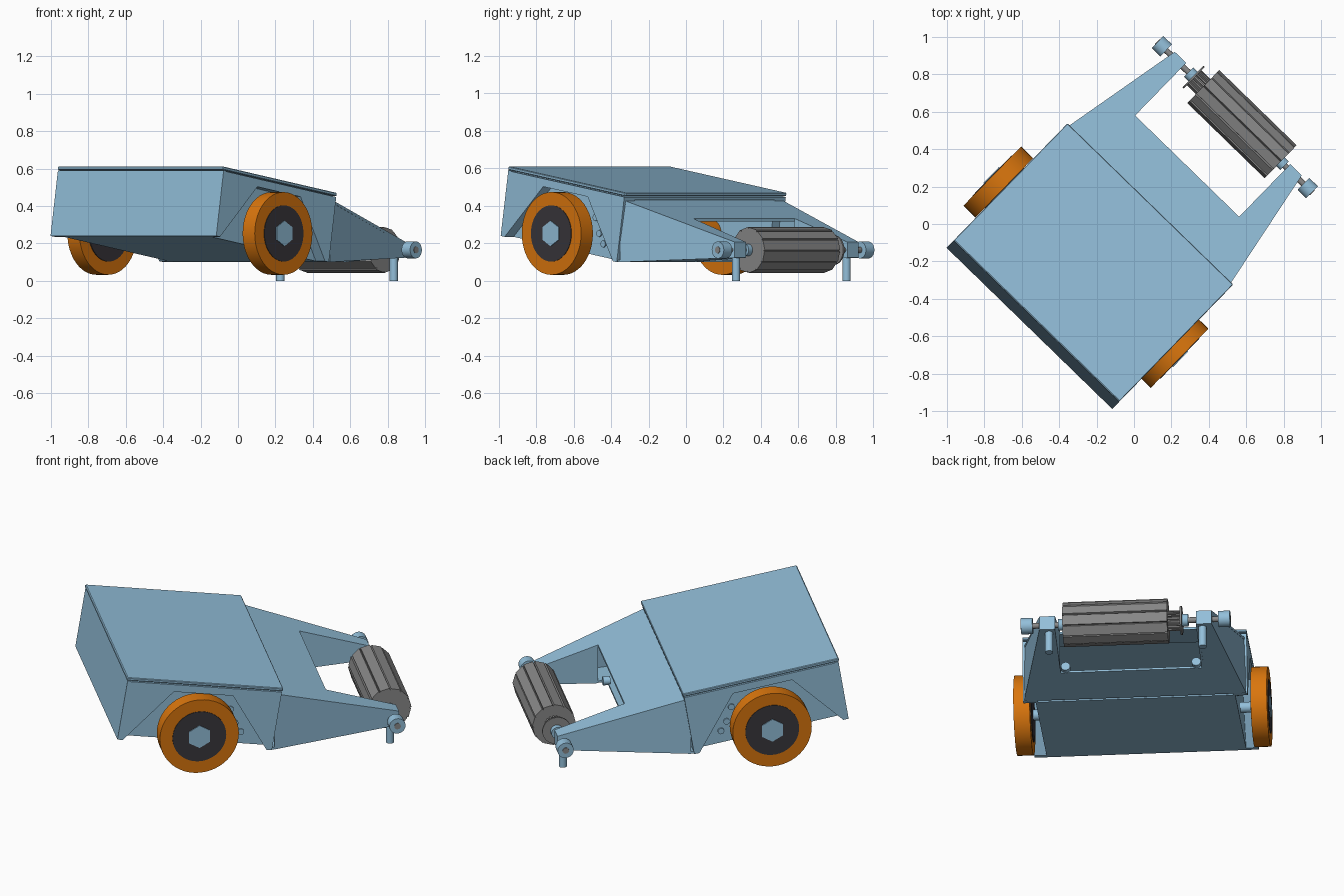
import bpy, bmesh, math
from mathutils import Matrix, Vector

cube = bpy.data.objects.get("Cube")
if cube:
    bpy.data.objects.remove(cube, do_unlink=True)


def material(name, r, g, b):
    m = bpy.data.materials.new(name)
    m.use_nodes = True
    m.diffuse_color = (r, g, b, 1)
    m.node_tree.nodes["Principled BSDF"].inputs["Base Color"].default_value = (r, g, b, 1)
    return m


BLUE = material("light_blue_shell", 0.29, 0.52, 0.70)
ORANGE = material("orange_tyre", 0.70, 0.18, 0.004)
DARK = material("dark_hub", 0.042, 0.038, 0.045)
GREY = material("grey_metal", 0.25, 0.25, 0.25)

# The vehicle is turned in plan; the main box is also pitched down toward its rear
PLACE = Matrix.Rotation(math.radians(-44.2), 4, 'Z') @ Matrix.Translation((-0.012, 0, 0))
BOX = Matrix.Translation((0, -0.79, 0.24)) @ Matrix.Rotation(math.radians(-9.2), 4, 'X')
FLAT = Matrix.Identity(4)


def finish(name, bm, mat, frame=FLAT, smooth=False):
    bmesh.ops.recalc_face_normals(bm, faces=bm.faces)
    bm.transform(PLACE @ frame)
    me = bpy.data.meshes.new(name)
    bm.to_mesh(me)
    bm.free()
    me.materials.append(mat)
    if smooth:
        me.shade_smooth()
        me.set_sharp_from_angle(angle=math.radians(30))
    ob = bpy.data.objects.new(name, me)
    bpy.context.scene.collection.objects.link(ob)
    return ob


def loft(name, lower, upper, mat, frame=FLAT):
    """Solid between two matching outlines."""
    bm = bmesh.new()
    a = [bm.verts.new(p) for p in lower]
    b = [bm.verts.new(p) for p in upper]
    bm.faces.new(a)
    bm.faces.new(b)
    for i in range(len(a)):
        j = (i + 1) % len(a)
        bm.faces.new((a[i], a[j], b[j], b[i]))
    return finish(name, bm, mat, frame)


def prism(name, profile, x0, x1, mat, frame=FLAT):
    return loft(name, [(x0, y, z) for y, z in profile],
                [(x1, y, z) for y, z in profile], mat, frame)


def block(name, x, y, z, mat, frame=FLAT):
    return prism(name, [(y[0], z[0]), (y[1], z[0]), (y[1], z[1]), (y[0], z[1])],
                 x[0], x[1], mat, frame)


def rod(name, start, end, r, mat, frame=FLAT, sides=32):
    a, b = Vector(start), Vector(end)
    bm = bmesh.new()
    bmesh.ops.create_cone(bm, cap_ends=True, segments=sides, radius1=r, radius2=r,
                          depth=(b - a).length)
    bm.transform(Matrix.Translation((a + b) / 2) @
                 (b - a).to_track_quat('Z', 'Y').to_matrix().to_4x4())
    return finish(name, bm, mat, frame, sides > 12)


# Main box shell, open to the rear
L, H, W, IN = 0.875, 0.375, 0.618, 0.55
block("front_panel", (-W, W), (0, 0.02), (0, 0.355), BLUE, BOX)
block("roof_panel", (-W, W), (0, L), (0.335, 0.352), BLUE, BOX)
block("floor_panel", (-IN, IN), (0, L - 0.02), (0.0, 0.015), BLUE, BOX)

# Lid with four screw recesses
lid = block("lid", (-W, W), (-0.005, L + 0.005), (0.357, H), BLUE, BOX)
for i, (x, y) in enumerate([(-0.564, 0.08), (0.564, 0.08), (-0.564, 0.80), (0.564, 0.80)]):
    cutter = rod("lid_hole_cutter", (x, y, 0.34), (x, y, 0.40), 0.022, BLUE, BOX, 24)
    cutter.hide_render = True
    cutter.hide_viewport = True
    cut = lid.modifiers.new("screw_hole", 'BOOLEAN')
    cut.operation = 'DIFFERENCE'
    cut.solver = 'EXACT'
    cut.object = cutter
edge = lid.modifiers.new("soft_edge", 'BEVEL')
edge.width = 0.004
edge.limit_method = 'ANGLE'

# Side walls with trapezoid wheel wells, and the wheels
skirt = [(0, 0), (0.03, 0), (0.27, 0.31), (L - 0.27, 0.31), (L - 0.03, 0),
         (L, 0), (L, 0.352), (0, 0.352)]
HUB_Y, HUB_Z = -0.345, 0.253
for s, side in ((-1, "right"), (1, "left")):
    block(side + "_inner_wall", (s * (IN - 0.012), s * IN), (0, L), (0, 0.345), BLUE, BOX)
    prism(side + "_wheel_skirt", skirt, s * IN, s * W, BLUE, BOX)
    outer = 0.71 if s < 0 else 0.687

    def hub(part, x0, x1, r, mat, sides=48):
        rod(side + part, (s * x0, HUB_Y, HUB_Z), (s * x1, HUB_Y, HUB_Z), r, mat, FLAT, sides)

    hub("_tyre", outer - 0.09, outer, 0.221, ORANGE)
    hub("_hub_disc", outer - 0.095, outer + 0.003, 0.15, DARK)
    hub("_hex_nut", outer - 0.005, outer + 0.008, 0.068, BLUE, 6)
    hub("_axle", IN - 0.02, outer - 0.08, 0.03, BLUE, 24)
    hub("_motor", 0.30, IN - 0.015, 0.075, ORANGE, 32)
    for k, (y, z) in enumerate([(0.66, 0.12), (0.62, 0.20), (0.70, 0.07)]):
        rod(f"{side}_wall_fastener_{k}", (s * IN, y, z), (s * (IN + 0.008), y, z),
            0.018, BLUE, BOX, 20)

# Rear fork: sloping top, flat underside and arm walls, all sharing one outline
Y0, NOTCH, TIP = 0.10, 0.42, 0.812
ROOT_W, TIP_W, ARM_IN = 0.61, 0.474, 0.388


def top_z(y):
    return 0.435 - (y - Y0) * 0.32


def low_z(y):
    return 0.10 + max(0, y - NOTCH) * 0.06


def fork_plan(y0, notch):
    half = [(ROOT_W, y0), (TIP_W, TIP), (ARM_IN, TIP), (ARM_IN, notch)]
    return half + [(-x, y) for x, y in reversed(half)]


plan = fork_plan(Y0, NOTCH)
loft("fork_top", [(x, y, top_z(y) - 0.015) for x, y in plan],
     [(x, y, top_z(y)) for x, y in plan], BLUE)
plan = fork_plan(0.075, 0.37)
loft("fork_underside", [(x, y, low_z(y)) for x, y in plan],
     [(x, y, low_z(y) + 0.012) for x, y in plan], BLUE)


def wall(name, a, b, t):
    """Upright sheet between plan points a and b, thickness t along x."""
    def ring(dx):
        return [(a[0] + dx, a[1], low_z(a[1])), (b[0] + dx, b[1], low_z(b[1])),
                (b[0] + dx, b[1], top_z(b[1])), (a[0] + dx, a[1], top_z(a[1]))]
    loft(name, ring(0), ring(t), BLUE)


AX_Y, AX_Z = 0.785, 0.165
for s, side in ((-1, "right"), (1, "left")):
    wall(side + "_fork_outer_wall", (s * ROOT_W, 0.09), (s * TIP_W, TIP), -s * 0.012)
    wall(side + "_fork_inner_wall", (s * ARM_IN, NOTCH), (s * ARM_IN, TIP), s * 0.012)
    # Tip bearing, ground post, end knob
    block(side + "_tip_bearing", (s * ARM_IN, s * TIP_W), (0.735, TIP), (0.125, 0.205), BLUE)
    rod(side + "_ground_post", (s * 0.423, 0.772, 0), (s * 0.423, 0.772, 0.15), 0.022, BLUE)
    rod(side + "_end_knob", (s * 0.512, AX_Y, AX_Z), (s * 0.576, AX_Y, AX_Z), 0.045, BLUE)
    rod(side + "_knob_screw", (s * 0.57, AX_Y, AX_Z), (s * 0.579, AX_Y, AX_Z), 0.018, GREY)
    rod(side + "_guide_tube", (s * 0.36, 0.36, 0.125), (s * 0.36, 0.40, 0.125), 0.025, BLUE)

# Roller: slatted drum on a cross shaft
rod("roller_shaft", (-0.55, AX_Y, AX_Z), (0.55, AX_Y, AX_Z), 0.016, GREY)
slats = 12
outline = []
for i in range(slats):
    for f, r in ((0.0, 0.123), (0.86, 0.120), (0.93, 0.112)):
        a = 2 * math.pi * (i + f) / slats
        outline.append((AX_Y + r * math.cos(a), AX_Z + r * math.sin(a)))
prism("roller_drum", outline, -0.235, 0.342, GREY)
rod("roller_boss", (0.34, AX_Y, AX_Z), (0.372, AX_Y, AX_Z), 0.032, BLUE)

# Toothed drive pulley with flanges
teeth = 18
gear = []
for i in range(teeth):
    for f, r in ((0.0, 0.056), (0.45, 0.056), (0.55, 0.046), (0.95, 0.046)):
        a = 2 * math.pi * (i + f) / teeth
        gear.append((AX_Y + r * math.cos(a), AX_Z + r * math.sin(a)))
prism("pulley_teeth", gear, -0.305, -0.235, GREY)
rod("pulley_flange", (-0.312, AX_Y, AX_Z), (-0.302, AX_Y, AX_Z), 0.08, GREY)
rod("pulley_collar", (-0.345, AX_Y, AX_Z), (-0.31, AX_Y, AX_Z), 0.035, BLUE)
